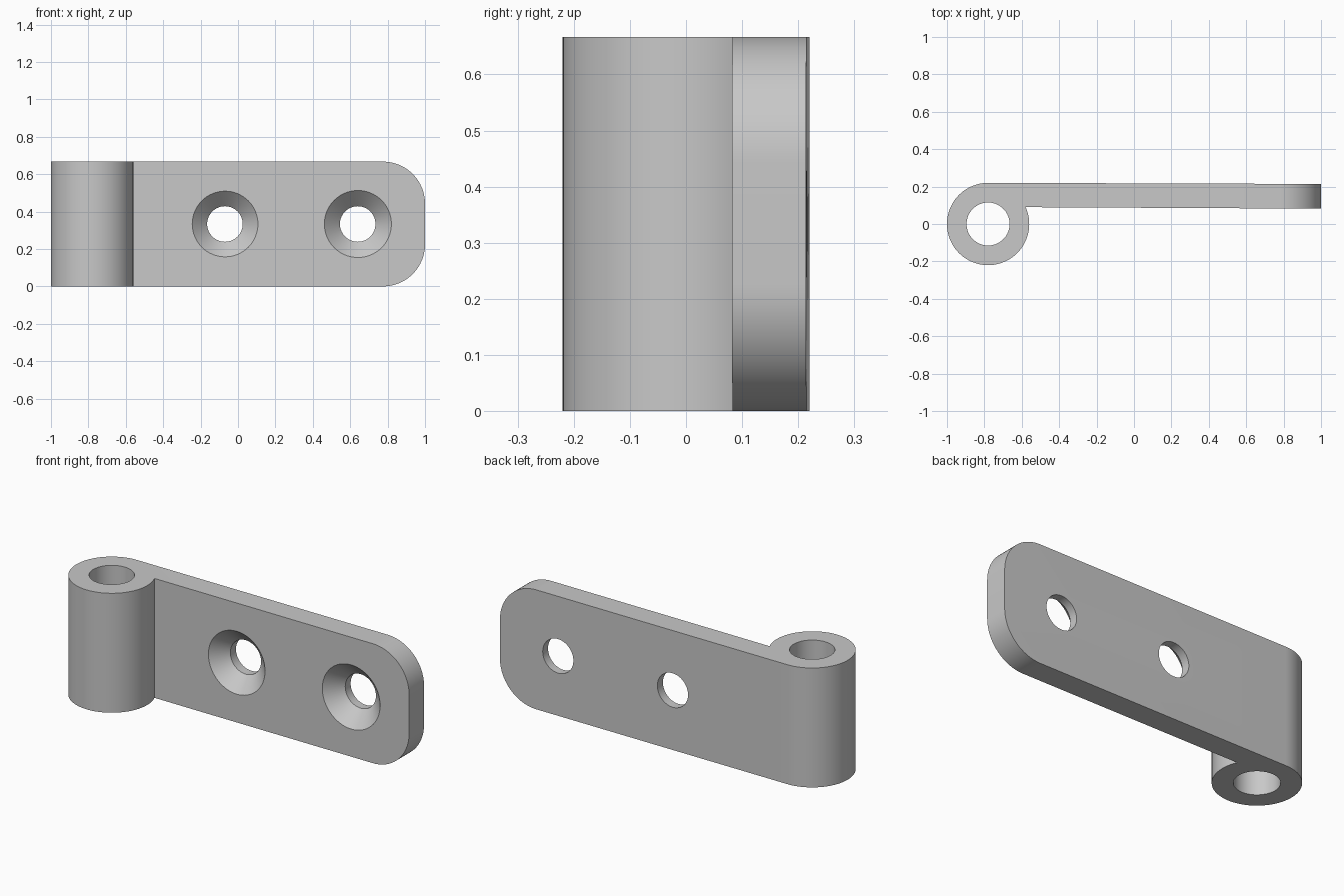
import bpy, bmesh
from math import sin, cos, asin, pi, radians
from mathutils import Vector

cube = bpy.data.objects.get("Cube")
if cube:
    bpy.data.objects.remove(cube, do_unlink=True)

HEIGHT = 0.667
BARREL_X, BARREL_R, BORE_R = -0.78, 0.22, 0.115
MID_Z = HEIGHT / 2

steel = bpy.data.materials.new("grey_steel")
steel.use_nodes = True
colour = (0.58, 0.58, 0.58, 1)
steel.diffuse_color = colour
steel.node_tree.nodes["Principled BSDF"].inputs["Base Color"].default_value = colour


def make_object(name, bm):
    bmesh.ops.recalc_face_normals(bm, faces=bm.faces)
    mesh = bpy.data.meshes.new(name)
    bm.to_mesh(mesh)
    bm.free()
    mesh.materials.append(steel)
    obj = bpy.data.objects.new(name, mesh)
    bpy.context.collection.objects.link(obj)
    return obj


def extrude_profile(points, z0, z1):
    bm = bmesh.new()
    face = bm.faces.new([bm.verts.new((x, y, z0)) for x, y in points])
    top = bmesh.ops.extrude_face_region(bm, geom=[face], use_keep_orig=True)["geom"]
    bmesh.ops.translate(bm, vec=(0, 0, z1 - z0),
                        verts=[g for g in top if isinstance(g, bmesh.types.BMVert)])
    return bm


def lathe_y(name, profile, x, z, steps=64):
    """Solid of revolution about a y-parallel axis, from (radius, y) points."""
    bm = bmesh.new()
    rings = [[bm.verts.new((x + r * cos(2 * pi * i / steps), y, z + r * sin(2 * pi * i / steps)))
              for i in range(steps)] for r, y in profile]
    for a, b in zip(rings, rings[1:]):
        for i in range(steps):
            j = (i + 1) % steps
            bm.faces.new((a[i], a[j], b[j], b[i]))
    bm.faces.new(rings[0])
    bm.faces.new(rings[-1])
    return make_object(name, bm)


# Hinge leaf: barrel outline flowing into the flat arm
start, end, steps = pi / 2, 2 * pi + asin(0.09 / BARREL_R), 72
outline = [(BARREL_X + BARREL_R * cos(a), BARREL_R * sin(a))
           for a in (start + (end - start) * i / steps for i in range(steps + 1))]
outline += [(1, 0.082), (1, 0.214)]
bm = extrude_profile(outline, 0, HEIGHT)

# Rounded corners at the free end
corners = [e for e in bm.edges
           if all(v.co.x > 0.99 for v in e.verts)
           and abs(e.verts[0].co.z - e.verts[1].co.z) < 0.01]
bmesh.ops.bevel(bm, geom=corners, offset=0.225, offset_type='OFFSET',
                segments=20, profile=0.5, affect='EDGES')
leaf = make_object("hinge_leaf", bm)

# Cutters: pin bore and two countersunk screw holes
bore = [(BARREL_X + BORE_R * cos(2 * pi * i / 64), BORE_R * sin(2 * pi * i / 64))
        for i in range(64)]
cutters = [make_object("pin_bore_cutter", extrude_profile(bore, -0.1, HEIGHT + 0.1))]
screw = [(0.217, 0.046), (0.095, 0.168), (0.095, 0.3)]
for label, x in (("inner", -0.07), ("outer", 0.64)):
    cutters.append(lathe_y(label + "_screw_cutter", screw, x, MID_Z))

bpy.ops.object.select_all(action='DESELECT')
bpy.context.view_layer.objects.active = leaf
leaf.select_set(True)
for cutter in cutters:
    cutter.hide_render = True
    mod = leaf.modifiers.new(cutter.name, 'BOOLEAN')
    mod.operation = 'DIFFERENCE'
    mod.solver = 'EXACT'
    mod.object = cutter
    bpy.ops.object.modifier_apply(modifier=mod.name)
    bpy.data.objects.remove(cutter, do_unlink=True)

bpy.ops.object.shade_smooth_by_angle(angle=radians(30))
